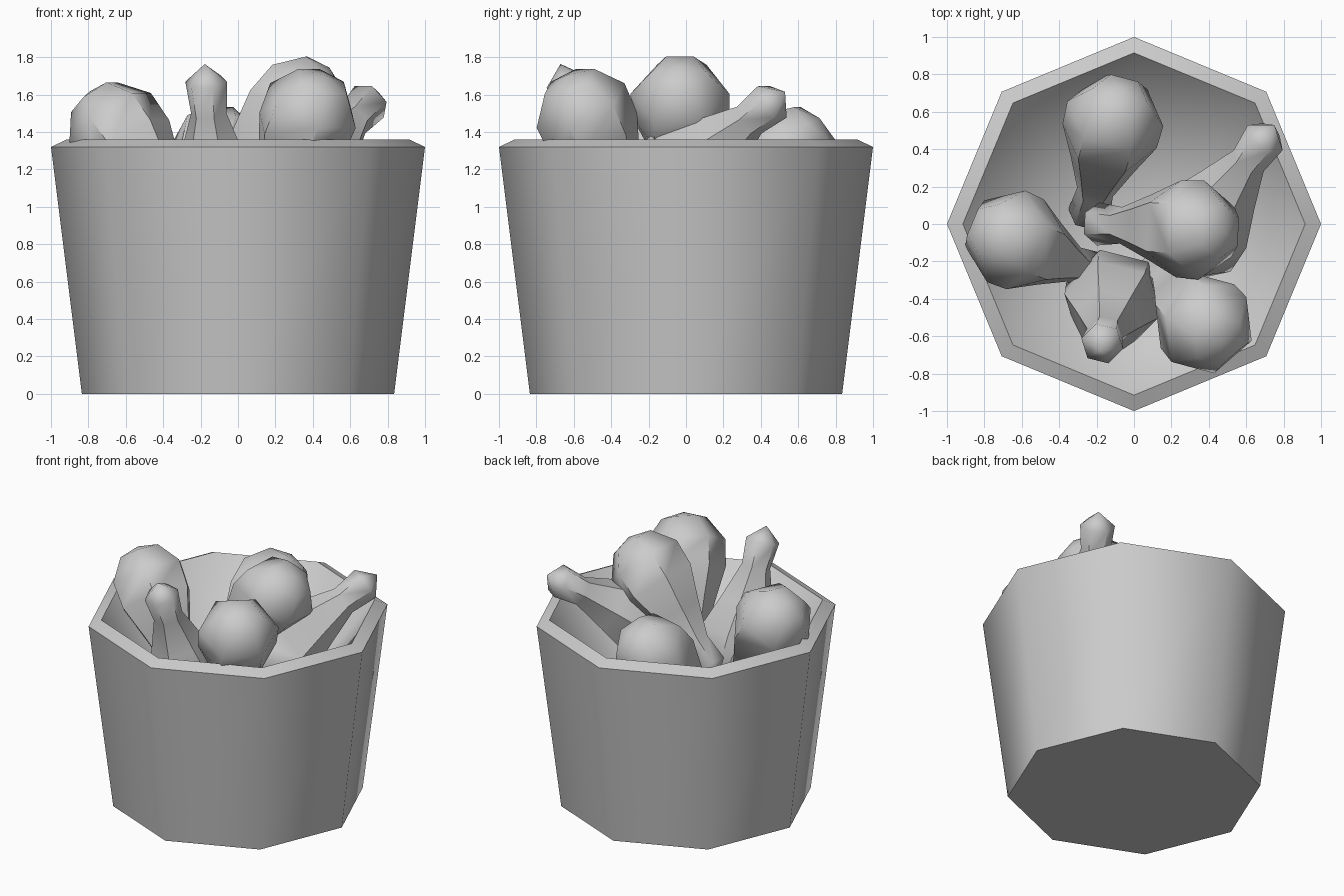
import bpy, bmesh, math
from mathutils import Vector

if "Cube" in bpy.data.objects:
    bpy.data.objects.remove(bpy.data.objects["Cube"])


def lathe(name, profile, sides, smooth_angle):
    """Revolve (radius, z) points around z; radius 0 makes a pole."""
    bm = bmesh.new()
    rings = []
    for r, z in profile:
        if r == 0:
            rings.append([bm.verts.new((0, 0, z))] * sides)
        else:
            rings.append([bm.verts.new((r * math.cos(i * math.tau / sides),
                                        r * math.sin(i * math.tau / sides), z))
                          for i in range(sides)])
    for a, b in zip(rings, rings[1:]):
        for i in range(sides):
            j = (i + 1) % sides
            quad = list(dict.fromkeys((a[i], a[j], b[j], b[i])))
            bm.faces.new(quad)
    bmesh.ops.recalc_face_normals(bm, faces=bm.faces)
    mesh = bpy.data.meshes.new(name)
    bm.to_mesh(mesh)
    bm.free()
    mesh.shade_smooth()
    mesh.set_sharp_from_angle(angle=math.radians(smooth_angle))
    obj = bpy.data.objects.new(name, mesh)
    bpy.context.collection.objects.link(obj)
    return obj


# Eight-sided tapered bucket with a bevelled rim and a hollow inside
lathe("bucket", [(0, 0), (0.835, 0), (1.0, 1.32), (0.915, 1.36), (0, 0.3)], 8, 50)

# Drumstick profile: meaty bulb at the origin, bone knob further along the axis
drumstick = [(0, -0.25), (0.15, -0.21), (0.265, -0.06), (0.26, 0.12),
             (0.175, 0.35), (0.098, 0.58), (0.115, 0.76), (0, 0.86)]

# Bulb centre and bone knob position of each piece
pieces = [
    ("top", (0.32, -0.03, 1.56), (-0.19, 0.0, 1.0)),
    ("right", (0.33, -0.06, 1.15), (0.70, 0.46, 1.56)),
    ("front", (-0.11, -0.40, 0.95), (-0.17, -0.64, 1.67)),
    ("back", (-0.11, 0.55, 1.29), (-0.24, 0.05, 0.73)),
    ("front_right", (0.38, -0.54, 1.49), (0.12, -0.24, 0.84)),
    ("left", (-0.65, -0.08, 1.42), (-0.22, -0.26, 0.82)),
]
for label, bulb, knob in pieces:
    ob = lathe("drumstick_" + label, drumstick, 6, 50)
    ob.location = bulb
    ob.rotation_mode = 'QUATERNION'
    ob.rotation_quaternion = (Vector(knob) - Vector(bulb)).to_track_quat('Z', 'Y')
